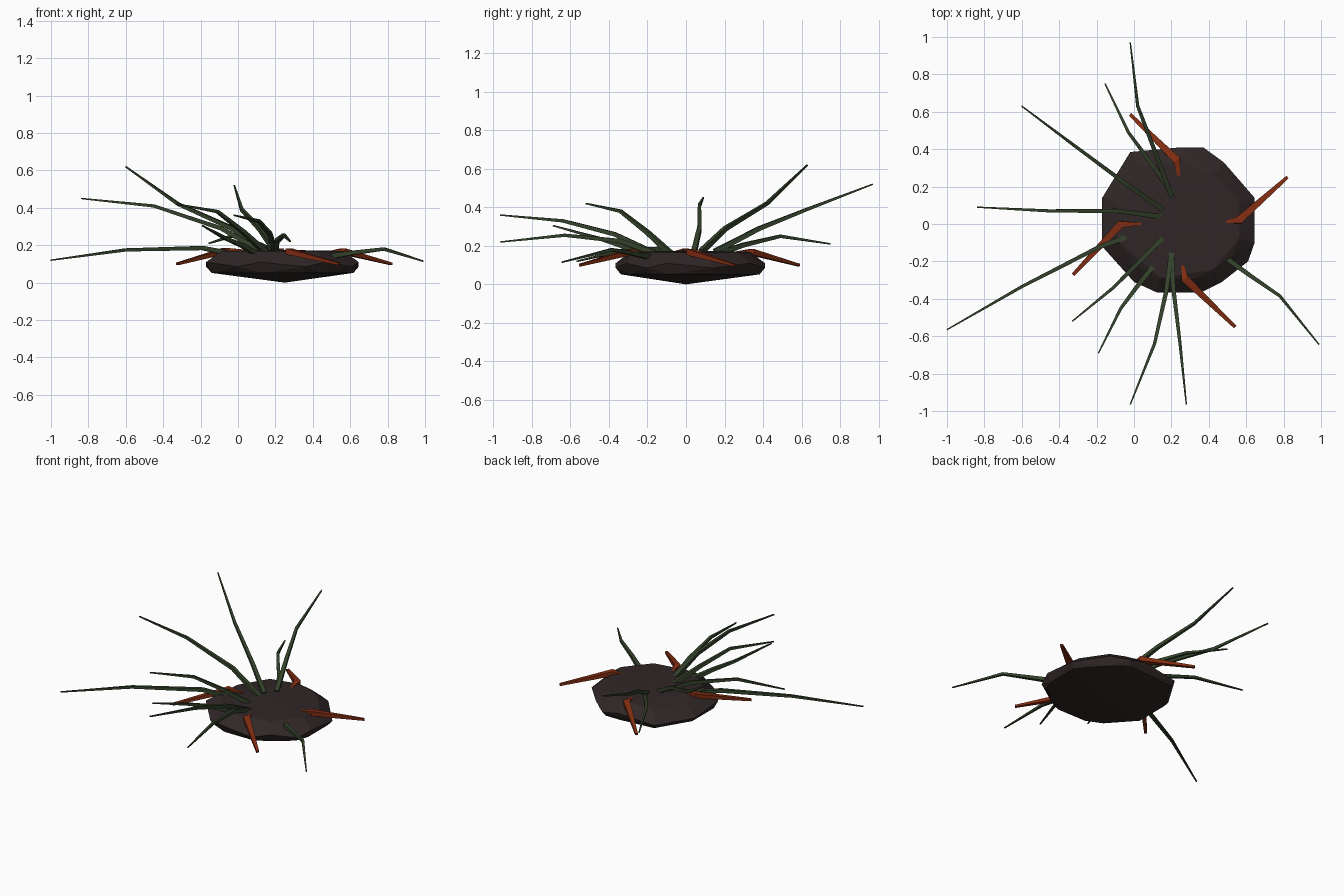
import bpy, bmesh, math
from mathutils import Vector


def material(name, rgb):
    m = bpy.data.materials.new(name)
    m.diffuse_color = (*rgb, 1)
    return m


STONE = material("dark stone", (0.030, 0.020, 0.020))
GREEN = material("grass green", (0.034, 0.056, 0.024))
RED = material("rust red", (0.23, 0.027, 0.006))


def finish(name, bm, mat):
    bmesh.ops.recalc_face_normals(bm, faces=bm.faces)
    mesh = bpy.data.meshes.new(name)
    bm.to_mesh(mesh)
    bm.free()
    mesh.materials.append(mat)
    bpy.context.collection.objects.link(bpy.data.objects.new(name, mesh))


def tube(name, path, widths, mat, sides=4, flat=1.0):
    """Tapered flat-faced tube along a bent path."""
    pts = [Vector(p) for p in path]
    bm = bmesh.new()
    rings = []
    for i, p in enumerate(pts):
        d = (pts[min(i + 1, len(pts) - 1)] - pts[max(i - 1, 0)]).normalized()
        side = d.cross(Vector((0, 0, 1))).normalized()
        up = side.cross(d)
        ring = []
        for k in range(sides):
            a = 2 * math.pi * (k + 0.5) / sides
            r = widths[i] * 0.5 / math.cos(math.pi / sides)
            ring.append(bm.verts.new(p + side * r * math.cos(a) + up * r * flat * math.sin(a)))
        rings.append(ring)
    for a, b in zip(rings, rings[1:]):
        for k in range(sides):
            n = (k + 1) % sides
            bm.faces.new((a[k], a[n], b[n], b[k]))
    bm.faces.new(rings[0])
    bm.faces.new(rings[-1])
    finish(name, bm, mat)


# Flattened faceted stone: hull of scaled outline rings, rim height varied
outline = [(-0.02, 0.385), (0.25, 0.41), (0.37, 0.41), (0.48, 0.33), (0.645, 0.14),
           (0.645, -0.10), (0.61, -0.20), (0.47, -0.31), (0.36, -0.365), (0.12, -0.365),
           (0.0, -0.31), (-0.17, -0.12), (-0.17, 0.14)]
cx, cy = 0.24, 0.02
bm = bmesh.new()
for i, (x, y) in enumerate(outline):
    wob = 0.015 if i % 2 else -0.01
    for scale, z in ((0.93, 0.052), (1.0, 0.095 + wob), (0.80, 0.160 + wob * 0.6)):
        bm.verts.new((cx + (x - cx) * scale, cy + (y - cy) * scale, z))
bm.verts.new((0.25, 0.0, 0.0))
bm.verts.new((0.22, 0.03, 0.176))
hull = bmesh.ops.convex_hull(bm, input=bm.verts)
bmesh.ops.delete(bm, geom=list({v for v in hull["geom_interior"] + hull["geom_unused"]
                                if isinstance(v, bmesh.types.BMVert)}), context="VERTS")
finish("stone_body", bm, STONE)

# Thin bent grass blades, from root to tip
blades = [
    [(0.20, 0.15, 0.17), (0.115, 0.38, 0.29), (0.02, 0.63, 0.39), (-0.02, 0.97, 0.52)],
    [(0.20, 0.17, 0.16), (0.11, 0.30, 0.205), (-0.03, 0.49, 0.25), (-0.155, 0.75, 0.21)],
    [(0.15, 0.08, 0.17), (-0.03, 0.205, 0.29), (-0.32, 0.42, 0.42), (-0.60, 0.63, 0.62)],
    [(0.14, 0.04, 0.16), (-0.09, 0.07, 0.29), (-0.45, 0.07, 0.41), (-0.84, 0.09, 0.45)],
    [(-0.04, -0.07, 0.155), (-0.19, -0.125, 0.185), (-0.60, -0.335, 0.175), (-1.0, -0.565, 0.12)],
    [(0.15, -0.08, 0.16), (0.03, -0.20, 0.27), (-0.11, -0.34, 0.38), (-0.33, -0.52, 0.42)],
    [(0.10, -0.23, 0.155), (0.02, -0.33, 0.20), (-0.07, -0.45, 0.238), (-0.19, -0.69, 0.305)],
    [(0.20, -0.16, 0.16), (0.17, -0.37, 0.26), (0.11, -0.64, 0.33), (-0.02, -0.965, 0.36)],
    [(0.20, -0.16, 0.16), (0.21, -0.34, 0.225), (0.245, -0.63, 0.255), (0.28, -0.965, 0.22)],
    [(0.49, -0.18, 0.14), (0.62, -0.275, 0.16), (0.78, -0.385, 0.18), (0.99, -0.645, 0.115)],
]
for i, path in enumerate(blades):
    tube(f"grass_blade_{i + 1}", path, (0.028, 0.023, 0.017, 0.007), GREEN)

# Red spikes: pointed root, wide knee, narrow drooping tip
spikes = [
    [(0.24, 0.25, 0.165), (0.23, 0.34, 0.168), (-0.02, 0.585, 0.10)],
    [(0.04, 0.00, 0.172), (-0.07, 0.00, 0.170), (-0.325, -0.27, 0.10)],
    [(0.26, -0.22, 0.165), (0.27, -0.29, 0.168), (0.54, -0.55, 0.10)],
    [(0.49, 0.01, 0.165), (0.56, 0.02, 0.168), (0.82, 0.25, 0.10)],
]
for i, path in enumerate(spikes):
    tube(f"red_spike_{i + 1}", path, (0.012, 0.042, 0.018), RED, flat=0.75)
